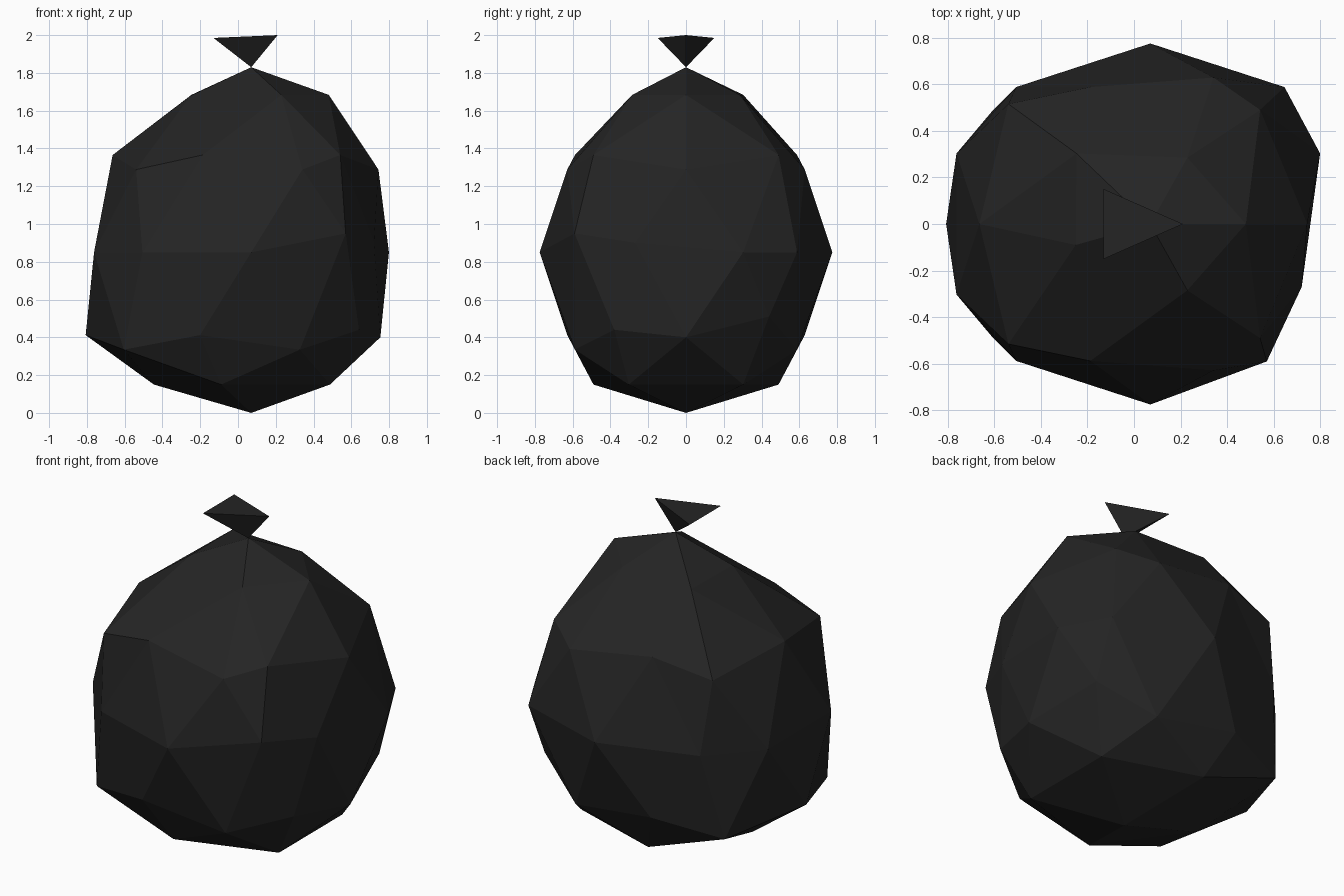
import bpy, bmesh
from mathutils import Vector

if "Cube" in bpy.data.objects:
    bpy.data.objects.remove(bpy.data.objects["Cube"])

black = bpy.data.materials.new("black plastic")
black.diffuse_color = (0.018, 0.018, 0.018, 1)
black.use_nodes = True
black.node_tree.nodes["Principled BSDF"].inputs["Base Color"].default_value = black.diffuse_color


def finish(name, bm):
    bmesh.ops.recalc_face_normals(bm, faces=bm.faces)
    me = bpy.data.meshes.new(name)
    bm.to_mesh(me)
    bm.free()
    me.materials.append(black)
    ob = bpy.data.objects.new(name, me)
    bpy.context.collection.objects.link(ob)


# Bag body: low-poly ball with the sides pressed in and the base flattened
bm = bmesh.new()
bmesh.ops.create_icosphere(bm, subdivisions=2, radius=0.98)
for v in bm.verts:
    x, y, z = v.co
    side = 1 if y > 0 else -1
    nx, ny, nz = x, y, z
    # front and back pressed in
    if abs(y) > 0.56 or (z > 0.8 and abs(y) > 0.4):
        ny -= side * 0.205
    # right and left pressed in
    if z > -0.05 and abs(y) < 0.6:
        if x > 0.45:
            nx -= 0.105 if z > 0.8 else 0.203
        elif x < -0.4:
            nx += 0.1
    elif -0.7 < z < -0.1 and x > 0.6:
        nx -= 0.15
    # flattened base
    if z < -0.95:
        nz = -0.85
    elif z < -0.8:
        nz = -0.70
    elif z < -0.1 and x > 0.8:
        nz = -0.45
    v.co = (nx + 0.07, ny, nz + 0.85)

# Individual dents: nearest corner -> new place
dents = [((0.646, -0.585, 0.85), (0.57, -0.59, 0.95)),
         ((0.80, -0.30, 0.85), (0.72, -0.27, 0.90)),
         ((-0.25, -0.30, 1.68), (-0.25, -0.09, 1.68)),
         ((0.63, 0.515, 0.41), (0.64, 0.44, 0.51)),
         ((0.63, -0.515, 0.41), (0.64, -0.38, 0.44))]
for old, new in dents:
    min(bm.verts, key=lambda v: (v.co - Vector(old)).length).co = new
finish("bag_body", bm)

# Tied top: upside-down three-sided cone
bm = bmesh.new()
tip, a, b, c = [bm.verts.new(p) for p in (
    (0.07, 0, 1.83), (-0.13, 0.15, 1.985), (-0.13, -0.15, 1.985), (0.21, 0, 2.0))]
for f in ((a, b, c), (tip, a, b), (tip, b, c), (tip, c, a)):
    bm.faces.new(f)
finish("tied_top", bm)
